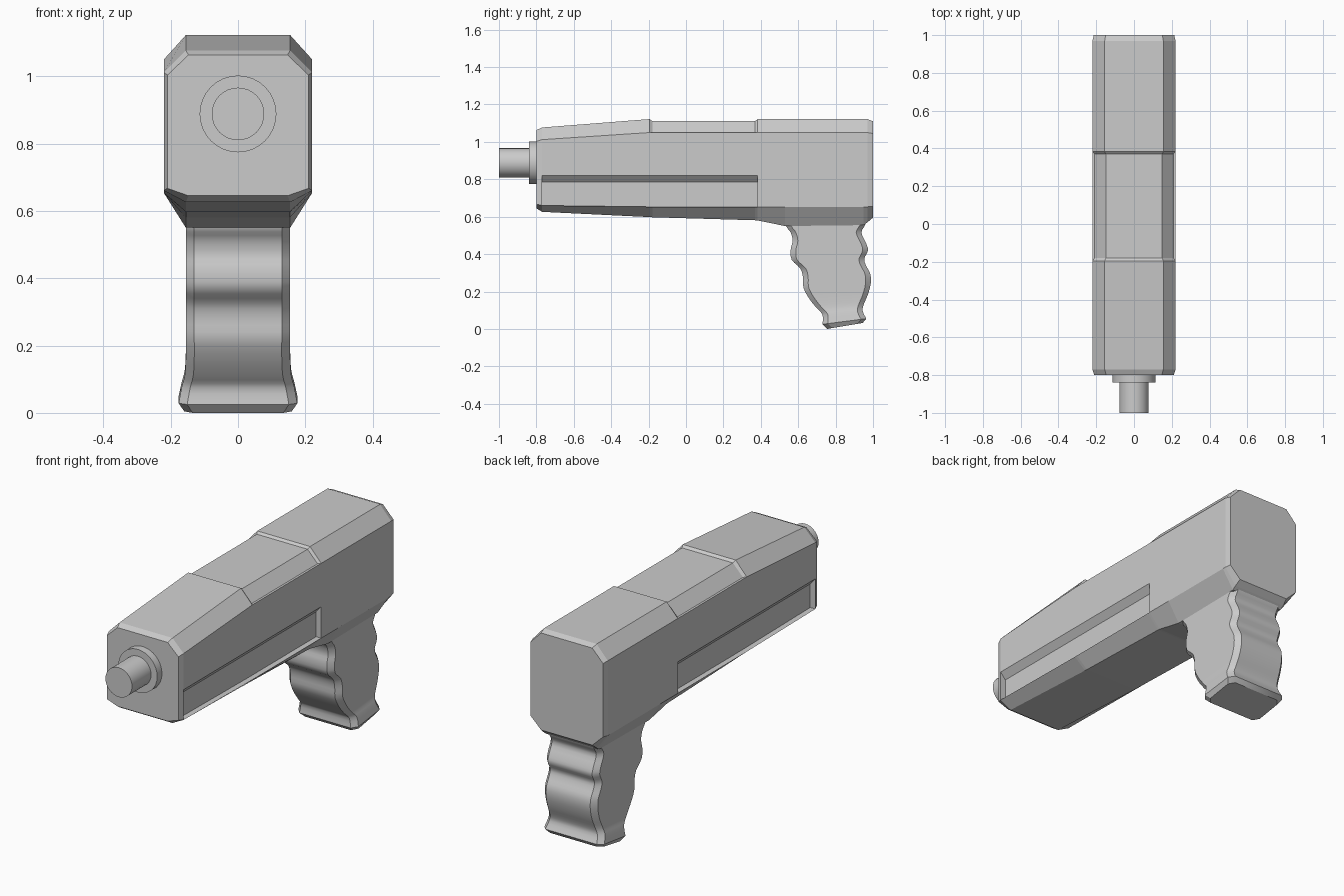
import bpy, bmesh, math
from mathutils import Matrix

if "Cube" in bpy.data.objects:
    bpy.data.objects.remove(bpy.data.objects["Cube"])


def finish(bm, name, smooth=None):
    bmesh.ops.remove_doubles(bm, verts=bm.verts[:], dist=1e-5)
    bmesh.ops.recalc_face_normals(bm, faces=bm.faces[:])
    mesh = bpy.data.meshes.new(name)
    bm.to_mesh(mesh)
    bm.free()
    obj = bpy.data.objects.new(name, mesh)
    bpy.context.collection.objects.link(obj)
    if smooth:
        bpy.context.view_layer.objects.active = obj
        obj.select_set(True)
        bpy.ops.object.shade_smooth_by_angle(angle=math.radians(smooth))
        obj.select_set(False)
    return obj


def loft(rings):
    """Skin a list of equal-length closed rings and cap both ends."""
    bm = bmesh.new()
    rows = [[bm.verts.new(p) for p in ring] for ring in rings]
    n = len(rows[0])
    for a, b in zip(rows, rows[1:]):
        for i in range(n):
            j = (i + 1) % n
            bm.faces.new((a[i], a[j], b[j], b[i]))
    bm.faces.new(rows[0])
    bm.faces.new(rows[-1])
    return bm


# Body: octagonal sections with a top step (g) and a side slot of depth d
def body_ring(y, w, c, top, edge, low, bottom, g=0, d=0):
    half = [(c - g / 2, top), (w - g, edge), (w, edge), (w, 0.82),
            (w - d, 0.785), (w - d, low), (w, low), (c, bottom)]
    return [(x, y, z) for x, z in half] + [(-x, y, z) for x, z in reversed(half)]


D, G = 0.03, 0.012
sections = [
    (-0.80, 0.21, 0.147, 1.063, 1.003, 0.667, 0.645),
    (-0.77, 0.22, 0.155, 1.077, 1.012, 0.660, 0.626),
    (-0.77, 0.22, 0.155, 1.077, 1.012, 0.660, 0.626, 0, D),
    (-0.195, 0.22, 0.155, 1.122, 1.05, 0.653, 0.598, 0, D),
    (-0.18, 0.22, 0.155, 1.111, 1.05, 0.653, 0.597, G, D),
    (0.37, 0.22, 0.155, 1.111, 1.05, 0.653, 0.581, G, D),
    (0.383, 0.22, 0.155, 1.122, 1.05, 0.653, 0.58, 0, D),
    (0.383, 0.22, 0.155, 1.122, 1.05, 0.653, 0.58),
    (0.53, 0.22, 0.155, 1.122, 1.05, 0.653, 0.55),
    (0.95, 0.22, 0.155, 1.122, 1.05, 0.653, 0.555),
    (0.97, 0.22, 0.155, 1.122, 1.05, 0.653, 0.57),
    (1.00, 0.213, 0.15, 1.11, 1.045, 0.655, 0.595),
]
bm = loft([body_ring(*s) for s in sections])
bmesh.ops.remove_doubles(bm, verts=bm.verts[:], dist=1e-5)
bmesh.ops.dissolve_limit(bm, angle_limit=math.radians(0.4),
                         verts=bm.verts[:], edges=bm.edges[:])
finish(bm, "body")


# Grip: front and back finger curves, lofted with chamfered corners
# rows: front y, front z, back y, back z, half width
grip = [
    (0.53, 0.60, 0.97, 0.60, 0.155), (0.535, 0.55, 0.96, 0.56, 0.155),
    (0.56, 0.515, 0.938, 0.515, 0.155), (0.57, 0.47, 0.962, 0.46, 0.155),
    (0.56, 0.425, 0.973, 0.42, 0.155), (0.565, 0.37, 0.953, 0.375, 0.155),
    (0.61, 0.325, 0.962, 0.34, 0.155), (0.625, 0.28, 0.985, 0.295, 0.155),
    (0.628, 0.22, 0.988, 0.245, 0.155), (0.66, 0.16, 0.973, 0.185, 0.155),
    (0.70, 0.11, 0.95, 0.13, 0.158), (0.73, 0.075, 0.945, 0.095, 0.167),
    (0.73, 0.025, 0.964, 0.055, 0.176),
]


def spline(rows, steps):
    out = []
    for i in range(len(rows) - 1):
        p0, p1, p2 = rows[max(i - 1, 0)], rows[i], rows[i + 1]
        p3 = rows[min(i + 2, len(rows) - 1)]
        for k in range(steps):
            t = k / steps
            out.append([b + 0.5 * t * (c - a + t * (2*a - 5*b + 4*c - d + t * (3*(b - c) + d - a)))
                        for a, b, c, d in zip(p0, p1, p2, p3)])
    return out + [rows[-1]]


def grip_ring(yf, zf, yb, zb, w):
    half = [(w - 0.025, yf), (w, yf + 0.028), (w, yb - 0.028), (w - 0.025, yb)]
    pts = half + [(-x, y) for x, y in reversed(half)]
    return [(x, y, zf + (zb - zf) * (y - yf) / (yb - yf)) for x, y in pts]


rows = spline(grip, 3) + [(0.755, 0.0, 0.945, 0.032, 0.16)]
finish(loft([grip_ring(*r) for r in rows]), "grip", 32)


# Barrel and its collar
def cylinder_y(name, radius, y0, y1, z):
    bm = bmesh.new()
    m = Matrix.Translation((0, (y0 + y1) / 2, z)) @ Matrix.Rotation(math.pi / 2, 4, 'X')
    bmesh.ops.create_cone(bm, cap_ends=True, segments=32, radius1=radius,
                          radius2=radius, depth=y1 - y0, matrix=m)
    return finish(bm, name, 30)


cylinder_y("barrel_collar", 0.114, -0.84, -0.79, 0.888)
cylinder_y("barrel", 0.078, -1.0, -0.83, 0.888)
